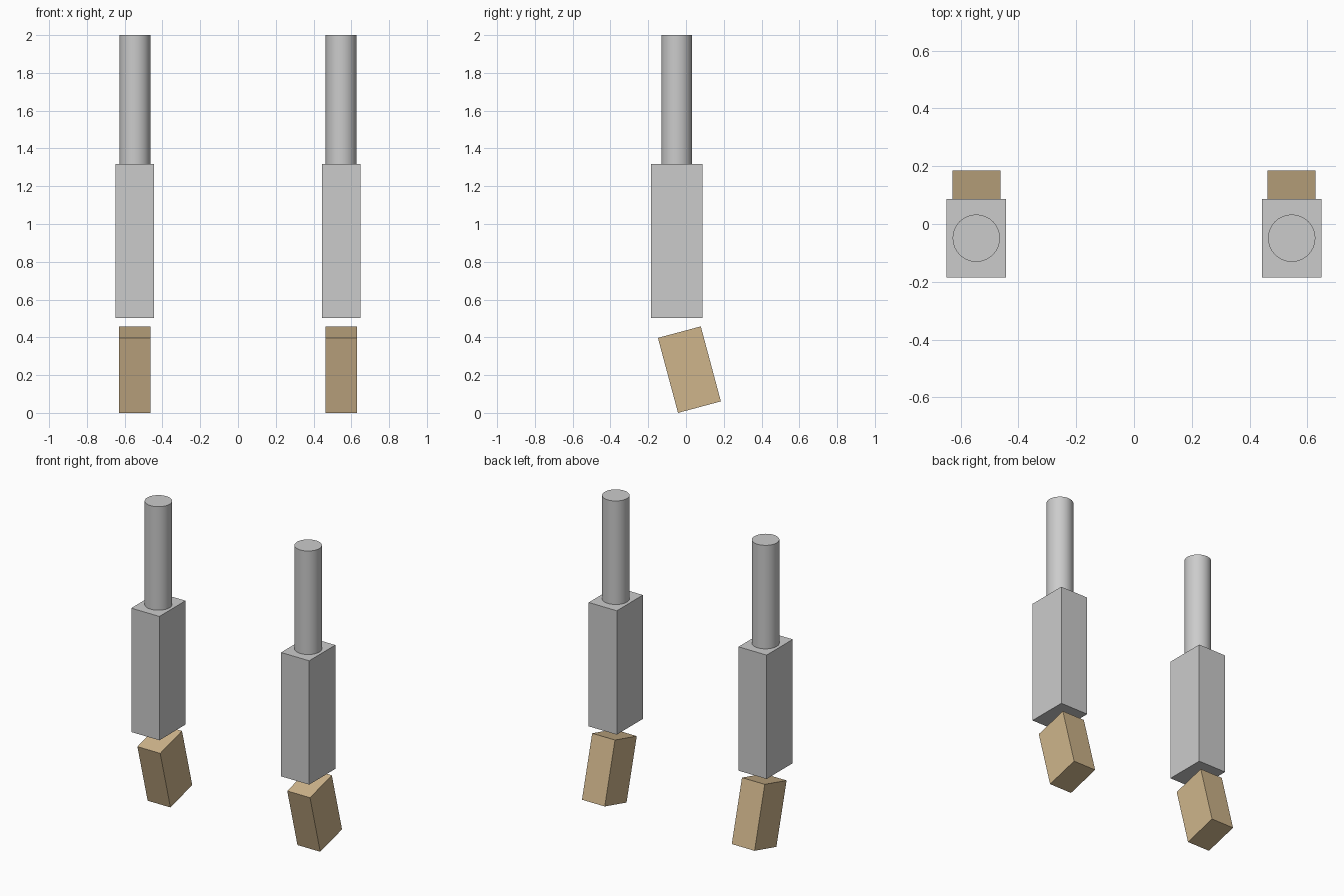
import bpy
from math import radians

if "Cube" in bpy.data.objects:
    bpy.data.objects.remove(bpy.data.objects["Cube"])

tan = bpy.data.materials.new("tan")
tan.diffuse_color = (0.62, 0.46, 0.26, 1)
tan.use_nodes = True
tan.node_tree.nodes["Principled BSDF"].inputs["Base Color"].default_value = tan.diffuse_color


def box(name, loc, size, tilt=0, mat=None):
    bpy.ops.mesh.primitive_cube_add(size=1, location=loc, rotation=(radians(tilt), 0, 0))
    ob = bpy.context.object
    ob.name = name
    ob.scale = size
    if mat:
        ob.data.materials.append(mat)
    return ob


def rod(name, x, y, z0, z1, r):
    bpy.ops.mesh.primitive_cylinder_add(vertices=32, radius=r, depth=z1 - z0,
                                        location=(x, y, (z0 + z1) / 2))
    ob = bpy.context.object
    ob.name = name
    bpy.ops.object.shade_smooth_by_angle(angle=radians(30))
    return ob


for side, s in (("left", -1), ("right", 1)):
    x = s * 0.546
    # round upper rod standing on the block
    rod(f"{side}_upper_rod", x, -0.049, 1.318, 2.0, 0.082)
    # square middle block
    box(f"{side}_middle_block", (x, -0.049, 0.91), (0.205, 0.272, 0.816))
    # tilted lower block, separated by a small gap
    box(f"{side}_lower_block", (x, 0.018, 0.229), (0.166, 0.235, 0.411), 15, tan)
